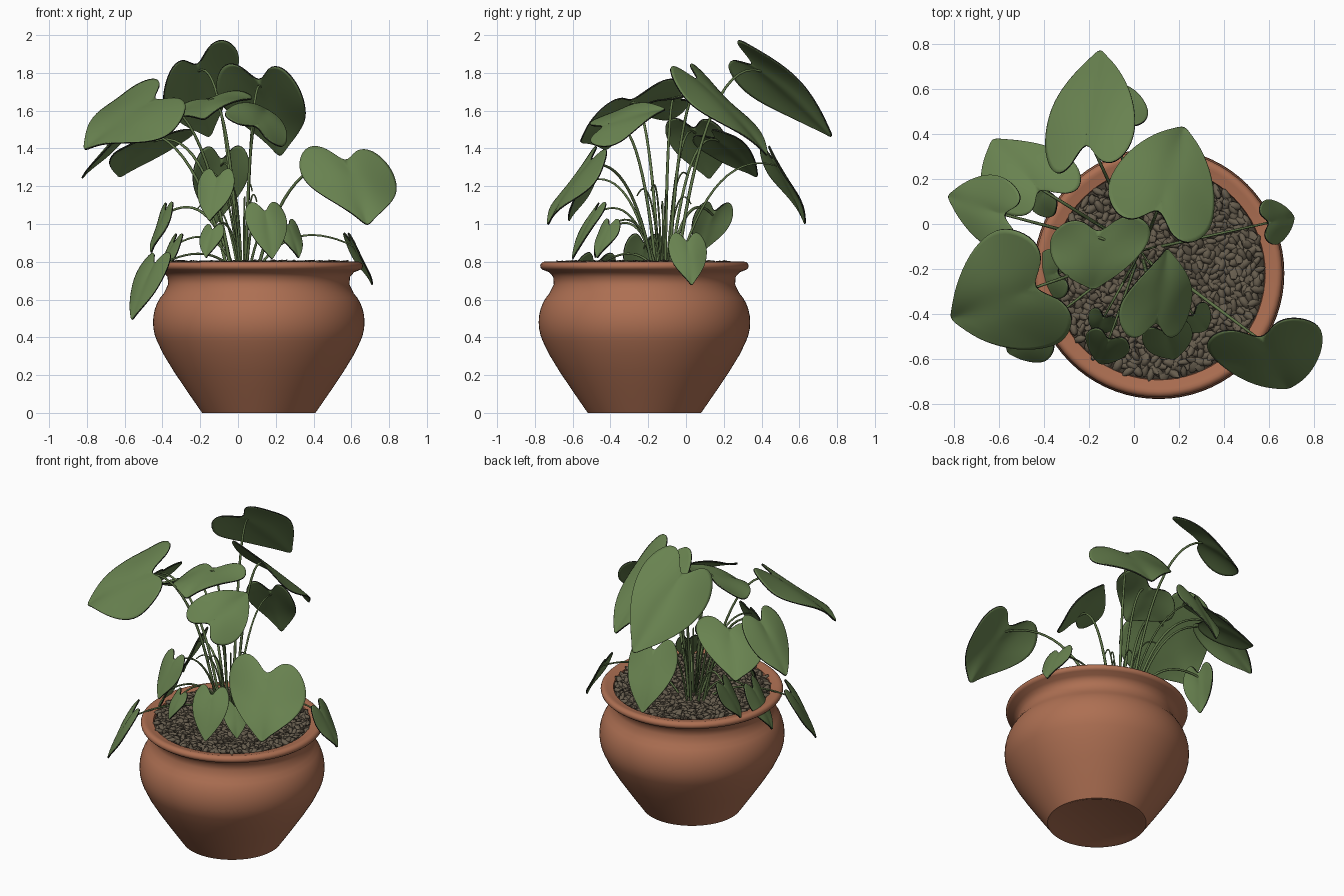
import bpy, bmesh, math, random
from mathutils import Vector

random.seed(4)
if "Cube" in bpy.data.objects:
    bpy.data.objects.remove(bpy.data.objects["Cube"])


def material(name, rgb):
    m = bpy.data.materials.new(name)
    m.use_nodes = True
    m.diffuse_color = (*rgb, 1)
    shader = m.node_tree.nodes["Principled BSDF"]
    shader.inputs["Base Color"].default_value = (*rgb, 1)
    shader.inputs["Roughness"].default_value = 0.8
    return m


TERRACOTTA = material("terracotta", (0.42, 0.16, 0.085))
GRAVEL = material("brown gravel", (0.135, 0.11, 0.076))
SOIL = material("dark soil", (0.05, 0.04, 0.028))
GREEN = material("leaf green", (0.14, 0.225, 0.08))
EDGE = material("dark leaf edge", (0.015, 0.018, 0.012))
STEM = material("stem green", (0.12, 0.185, 0.067))

CENTRE = Vector((0.11, -0.22, 0))
CROWN = Vector((0.03, -0.12, 0.77))


def add_object(name, data, *mats):
    ob = bpy.data.objects.new(name, data)
    bpy.context.collection.objects.link(ob)
    for m in mats:
        data.materials.append(m)
    return ob


def smooth(ob, angle=50):
    bpy.ops.object.select_all(action="DESELECT")
    ob.select_set(True)
    bpy.context.view_layer.objects.active = ob
    bpy.ops.object.shade_smooth_by_angle(angle=math.radians(angle))


def finish_mesh(name, bm, *mats):
    bmesh.ops.remove_doubles(bm, verts=bm.verts, dist=1e-4)
    bmesh.ops.recalc_face_normals(bm, faces=bm.faces)
    me = bpy.data.meshes.new(name)
    bm.to_mesh(me)
    bm.free()
    ob = add_object(name, me, *mats)
    smooth(ob)
    return ob


def lathe(name, profile, mat):
    bm = bmesh.new()
    vs = [bm.verts.new((r, 0, z)) for r, z in profile]
    es = [bm.edges.new(pair) for pair in zip(vs, vs[1:])]
    bmesh.ops.spin(bm, geom=vs + es, cent=(0, 0, 0), axis=(0, 0, 1),
                   angle=math.tau, steps=72)
    finish_mesh(name, bm, mat).location = CENTRE


# Pot: foot, curving wall, rounded belly, pinched neck and flared lip
foot = [(0, .006), (.27, .006), (.285, 0), (.3, 0), (.314, .02), (.383, .12),
        (.45, .22), (.505, .31)]
belly = [(.40 + .16 * math.cos(a), .48 + .2 * math.sin(a))
         for a in (math.radians(d) for d in range(-30, 51, 10))]
lip = [(.48, .68), (.483, .72), (.505, .745)]
lip += [(.527 + .025 * math.cos(a), .778 + .023 * math.sin(a))
        for a in (math.radians(d) for d in range(-60, 121, 30))]
lathe("pot", foot + belly + lip + [(.475, .79), (.468, .75), (0, .745)], TERRACOTTA)
lathe("soil", [(0, .784), (.3, .782), (.472, .772)], SOIL)


# Gravel: flattened pebbles laid in a spiral
def gravel(count, radius):
    bm = bmesh.new()
    bmesh.ops.create_icosphere(bm, subdivisions=1, radius=1)
    base = [v.co.copy() for v in bm.verts]
    tris = [[v.index for v in f.verts] for f in bm.faces]
    bm.free()
    verts, faces = [], []
    for i in range(count):
        r = radius * math.sqrt((i + .5) / count)
        a = i * math.radians(137.5) + random.uniform(-.02, .02)
        spot = CENTRE + Vector((r * math.cos(a), r * math.sin(a), random.uniform(.778, .792)))
        turn, tilt = random.uniform(0, math.tau), random.uniform(-.5, .5)
        long, wide = random.uniform(.026, .042), random.uniform(.015, .023)
        c, s = math.cos(turn), math.sin(turn)
        start = len(verts)
        for p in base:
            x, y, z = p.x * long, p.y * wide, p.z * .015 + p.x * long * tilt
            verts.append(spot + Vector((x * c - y * s, x * s + y * c, z)))
        faces += [[k + start for k in t] for t in tris]
    me = bpy.data.meshes.new("gravel")
    me.from_pydata(verts, [], faces)
    smooth(add_object("gravel", me, GRAVEL))


gravel(820, 0.46)

# Half outline of a heart-shaped blade, from notch to tip
HEART = [(0, -.12), (.3, -.5), (.7, -.54), (1, -.26), (1.05, .06),
         (.87, .43), (.48, .77), (.16, .97), (0, 1.1)]


def leaf(name, side_a, side_b, tip):
    """Heart blade spanned by its two widest points and its tip; returns the notch."""
    mid, across = (side_a + side_b) / 2, (side_b - side_a) / 2
    along = tip - mid
    normal = across.cross(along).normalized() * across.length
    if normal.z < 0:
        normal.negate()
    phase = random.uniform(0, math.tau)

    def place(u, v):
        h = .16 * (1 - u * u) * (1 - v * v) - .05 * math.exp(-(u * 6) ** 2)
        h += .09 * math.sin(4 * v + phase) * abs(u) + .05 * u * math.sin(phase)
        return mid + across * u + along * v + normal * h

    bm = bmesh.new()
    cols, last = 4, len(HEART) - 1
    for sign in (-1, 1):
        rows = []
        for i, (u, v) in enumerate(HEART):
            rib = HEART[0][1] + (HEART[-1][1] - HEART[0][1]) * i / last
            rows.append([bm.verts.new(place(sign * u * k / cols, rib + (v - rib) * k / cols))
                         for k in range(cols + 1)])
        for r, s in zip(rows, rows[1:]):
            for k in range(cols):
                bm.faces.new((r[k], r[k + 1], s[k + 1], s[k]))
    ob = finish_mesh(name, bm, GREEN, EDGE)
    sub = ob.modifiers.new("round", "SUBSURF")
    sub.levels = sub.render_levels = 2
    sol = ob.modifiers.new("thickness", "SOLIDIFY")
    sol.thickness = 0.008
    sol.offset = 0
    sol.material_offset_rim = 1
    return place(0, -.1)


# Stem: an arc rising from the crown and bending over to the blade
def stem(name, end, width):
    out = Vector((end.x - CROWN.x, end.y - CROWN.y, 0))
    root = CROWN + out * .14
    bend = root + out * .3
    bend.z = end.z + (.1 if end.z > 1.2 else .16)
    cu = bpy.data.curves.new(name, "CURVE")
    cu.dimensions = "3D"
    cu.bevel_depth = width
    cu.bevel_resolution = 1
    sp = cu.splines.new("POLY")
    n = 14
    sp.points.add(n)
    for i, p in enumerate(sp.points):
        f = i / n
        p.co = (*(root * (1 - f) ** 2 + bend * 2 * f * (1 - f) + end * f * f), 1)
        p.radius = 1.15 - .4 * f
    add_object(name, cu, STEM)


# Large upper leaves: two widest points and the tip
UPPER = {
    "top_back": ((-.39, .38, 1.66), (0, .46, 1.87), (-.16, .76, 1.49)),
    "back_left": ((-.1, .2, 1.68), (.35, .03, 1.67), (.22, .42, 1.39)),
    "back_right": ((-.64, .1, 1.38), (-.27, .27, 1.43), (-.62, .37, 1.27)),
    "right_large": ((-.62, -.04, 1.68), (-.38, -.55, 1.5), (-.8, -.42, 1.42)),
    "right_outer": ((-.6, .21, 1.45), (-.63, -.1, 1.45), (-.82, .12, 1.26)),
    "centre": ((-.37, -.09, 1.56), (.06, -.06, 1.69), (-.18, -.28, 1.57)),
    "centre_front": ((.25, -.37, 1.43), (-.05, -.38, 1.61), (.15, -.13, 1.61)),
    "left_large": ((.34, -.57, 1.27), (.83, -.49, 1.25), (.68, -.73, 1.02)),
    "back_right_middle": ((-.42, .24, 1.02), (-.36, .04, 1.03), (-.46, .08, .86)),
}
for key, points in UPPER.items():
    notch = leaf(key + "_leaf", *map(Vector, points))
    stem(key + "_stem", notch, .008)

# Smaller leaves drooping outward from the crown: tip and half width
DROOPING = {
    "back_low": ((-.12, .63, 1.02), .15),
    "left_low": ((.71, .03, .69), .1),
    "right_hanging": ((-.56, -.57, .51), .13),
    "right_low": ((-.46, -.25, .66), .11),
    "front_heart": ((.18, -.6, .83), .11),
    "front_right_heart": ((-.15, -.62, 1.03), .1),
    "front_small": ((.32, -.47, .83), .075),
    "front_right_small": ((-.17, -.48, .83), .065),
}
for key, (tip, half) in DROOPING.items():
    tip = Vector(tip)
    out = Vector((tip.x - CROWN.x, tip.y - CROWN.y, 0)).normalized()
    mid = tip - (out * .5 - Vector((0, 0, .85))) * half * 2
    side = Vector((-out.y, out.x, 0)) * half
    notch = leaf(key + "_leaf", mid - side, mid + side, tip)
    stem(key + "_stem", notch, .0065)

# Young shoots in the crown
for i in range(6):
    a = i * 2.4
    shoot = Vector((-.06 + .16 * math.cos(a), -.1 + .16 * math.sin(a), random.uniform(1, 1.3)))
    stem(f"young_shoot_{i + 1}", shoot, .005)
